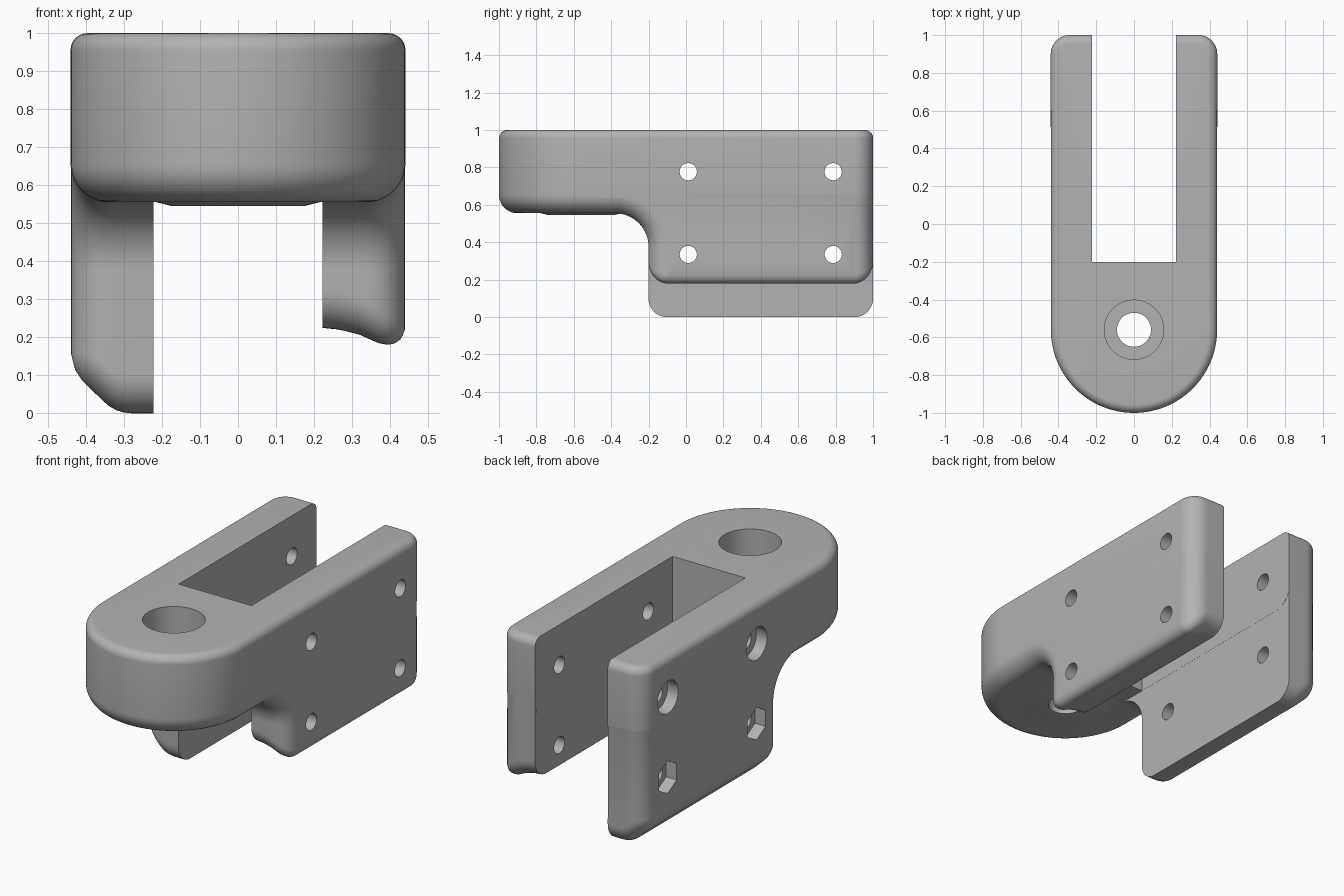
import bpy, bmesh
from math import pi, sin, cos, sqrt, radians

cube = bpy.data.objects.get("Cube")
if cube:
    bpy.data.objects.remove(cube, do_unlink=True)

HALF, EDGE, TOP_EDGE = 0.44, 0.1, 0.045   # half width, big and small edge rounding
HEAD_Y, HEAD_Z, SLOT, EPS = -0.56, 0.555, 0.222, 0.0006

grey = bpy.data.materials.new("plain_grey")
grey.use_nodes = True
grey.diffuse_color = (0.45, 0.45, 0.45, 1)
grey.node_tree.nodes["Principled BSDF"].inputs["Base Color"].default_value = (0.45, 0.45, 0.45, 1)


def arc(cx, cy, r, a0, a1, n):
    """Points on an arc, angles in degrees."""
    steps = [radians(a0 + (a1 - a0) * i / n) for i in range(n + 1)]
    return [(cx + r * cos(a), cy + r * sin(a)) for a in steps]


def loft(name, rings):
    """Skin a stack of equal-length rings and cap both ends."""
    bm = bmesh.new()
    rows = [[bm.verts.new(p) for p in ring] for ring in rings]
    for a, b in zip(rows, rows[1:]):
        for i in range(len(a)):
            j = (i + 1) % len(a)
            bm.faces.new((a[i], a[j], b[j], b[i]))
    bm.faces.new(rows[0])
    bm.faces.new(rows[-1])
    bmesh.ops.recalc_face_normals(bm, faces=bm.faces)
    mesh = bpy.data.meshes.new(name)
    bm.to_mesh(mesh)
    bm.free()
    obj = bpy.data.objects.new(name, mesh)
    mesh.materials.append(grey)
    bpy.context.collection.objects.link(obj)
    return obj


def box(name, x, y, z):
    return loft(name, [[(x[0], y[0], h), (x[1], y[0], h), (x[1], y[1], h), (x[0], y[1], h)] for h in z])


def upright(name, levels, n=64):
    """Round part about the head axis from (radius, z) levels."""
    return loft(name, [[(x, y, z) for x, y in arc(0, HEAD_Y, r, 0, 360, n)[:-1]] for r, z in levels])


def crosswise(name, y, z, r, x0, x1, n=32):
    """Prism along x; with six sides it stands on a point."""
    return loft(name, [[(x, p, q) for p, q in arc(y, z, r, 90, 450, n)[:-1]] for x in (x0, x1)])


def combine(target, tool, operation):
    mod = target.modifiers.new(operation.lower(), "BOOLEAN")
    mod.operation, mod.solver, mod.object = operation, "EXACT", tool
    bpy.context.view_layer.objects.active = target
    bpy.ops.object.modifier_apply(modifier=mod.name)
    bpy.data.objects.remove(tool, do_unlink=True)


# Slab with a round nose, rounded top and bottom edges
def slab_ring(z, d):
    pts = arc(0, HEAD_Y, HALF - d, 180, 360, 64)
    pts += arc(HALF - EDGE, 1 - EDGE, EDGE + 0.001 - d, 0, 90, 10)
    pts += arc(EDGE - HALF, 1 - EDGE, EDGE + 0.001 - d, 90, 180, 10)
    return [(x, y, z) for x, y in pts]


quarter = [i * pi / 20 for i in range(11)]
rings = [slab_ring(HEAD_Z + EDGE * (1 - cos(a)), EDGE * (1 - sin(a))) for a in quarter]
rings += [slab_ring(1 - TOP_EDGE * (1 - sin(a)), TOP_EDGE * (1 - cos(a))) for a in quarter]
body = loft("clevis_body", rings)
combine(body, box("slot_cutter", (-SLOT, SLOT), (-0.2, 1.5), (-0.5, 1.5)), "DIFFERENCE")


# Side walls, swept outwards with a rounded outer edge
def wall_ring(x, bottom, d):
    c = EDGE + 0.001 - d
    pts = [(-0.42, 0.9), (-0.42, HEAD_Z + 0.01 + d)]
    pts += arc(-0.38, 0.375, 0.18 + d, 85, 0, 16)
    pts += arc(-0.2 + EDGE, bottom + EDGE, c, 180, 270, 10)
    pts += arc(1 - EPS - EDGE, bottom + EDGE, c, 270, 360, 10)
    pts += [(1 - EPS - d, 0.9)]
    return [(x, y, z) for y, z in pts]


def smooth_height(profile, x):
    """Height at x along a short list of points, eased between them."""
    for (xa, za), (xb, zb) in zip(profile, profile[1:]):
        if x <= xb:
            t = max(0, (x - xa) / (xb - xa))
            return za + (zb - za) * t
    return profile[-1][1]


deep = [(0.222, 0), (0.29, 0), (0.315, 0.005), (0.345, 0.022), (0.41, 0.085), (0.43, 0.115), (0.44, 0.155)]
shallow = [(0.222, 0.225), (0.27, 0.22), (0.32, 0.207), (0.37, 0.185), (0.395, 0.18), (0.415, 0.184),
           (0.432, 0.198), (0.44, 0.22)]
flat_xs = [SLOT + EPS + (HALF - EDGE - SLOT - EPS) * i / 6 for i in range(6)]
round_xs = [HALF - EDGE + EDGE * sin(a) for a in quarter]
for name, side, profile in (("right_wall", -1, deep), ("left_wall", 1, shallow)):
    rings = []
    for x in flat_xs + round_xs:
        over = max(0, x - (HALF - EDGE))
        d = EDGE - sqrt(max(0, EDGE ** 2 - over ** 2))
        # the corner radius already carries the inset, so lower the corner by it
        rings.append(wall_ring(side * (x - EPS if over else x), smooth_height(profile, x) - d, d))
    combine(body, loft(name, rings), "UNION")

# Raised ring under the head, then the stepped pivot bore
combine(body, upright("head_boss", [(0.22, 0.57), (0.22, 0.556), (0.175, 0.545)]), "UNION")
combine(body, upright("pivot_bore", [(0.09, 0.3), (0.09, 0.65), (0.157, 0.65), (0.157, 1.2)]), "DIFFERENCE")

# Bolt holes through both walls, with round and hexagonal recesses on one side
for y in (0.012, 0.787):
    for z, sides in ((0.777, 32), (0.335, 6)):
        combine(body, crosswise("bolt_hole", y, z, 0.046, -1, 1), "DIFFERENCE")
        combine(body, crosswise("bolt_recess", y, z, 0.09, -1, -HALF + 0.065, sides), "DIFFERENCE")

bpy.ops.object.select_all(action="DESELECT")
body.select_set(True)
bpy.context.view_layer.objects.active = body
bpy.ops.object.shade_smooth_by_angle(angle=radians(30))
